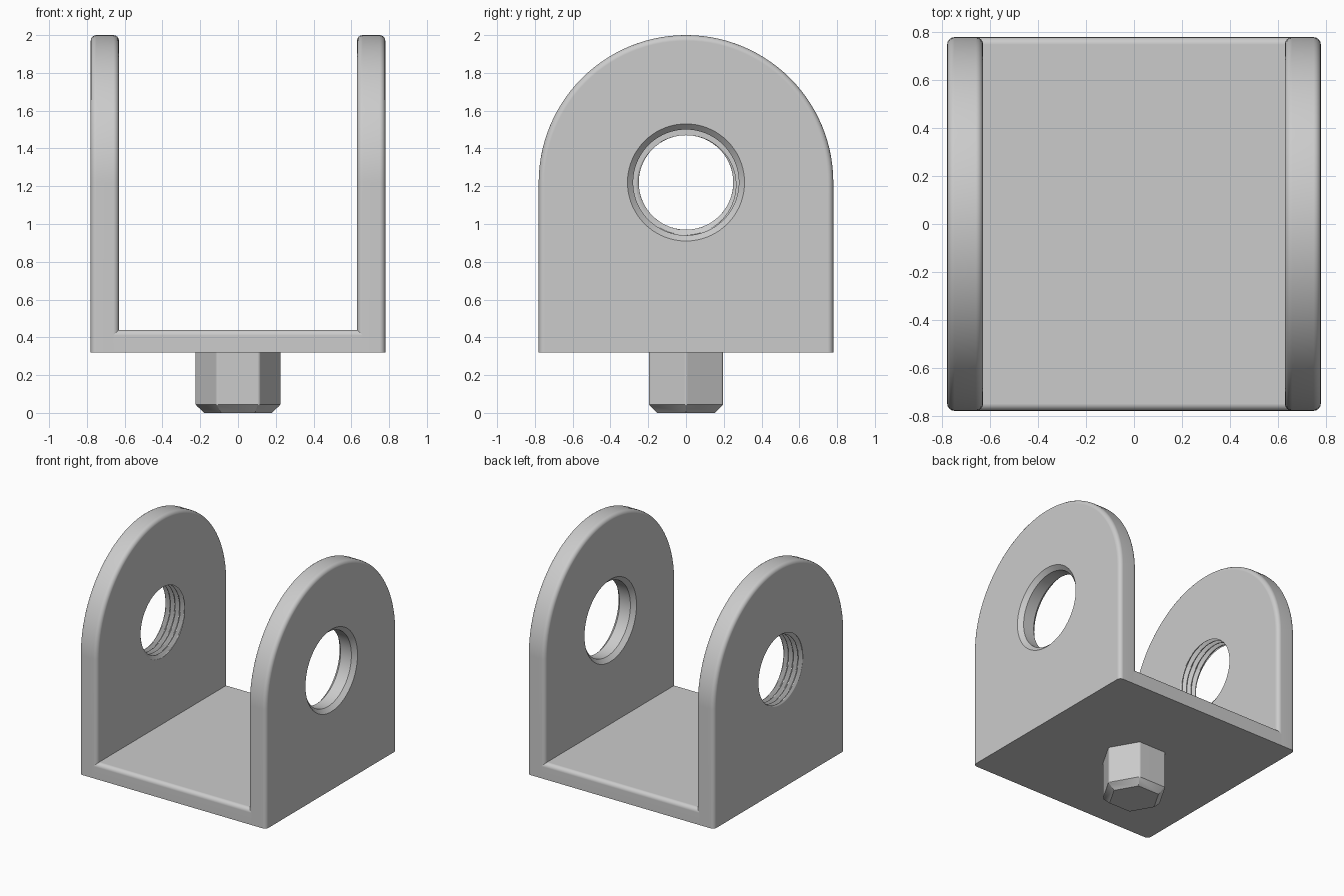
import bpy, bmesh, math
from mathutils import Matrix

if "Cube" in bpy.data.objects:
    bpy.data.objects.remove(bpy.data.objects["Cube"], do_unlink=True)

HALF, INNER = 0.78, 0.63        # outer half width, inner face of the arms
BASE_Z, FLOOR_Z = 0.32, 0.44    # underside and top of the floor plate
HOLE_Z = 1.22                   # centre of the holes and of the arm arc
ROUND = 0.03                    # edge rounding

grey = bpy.data.materials.new("plain grey")
grey.use_nodes = True
grey.diffuse_color = (0.6, 0.6, 0.6, 1)
grey.node_tree.nodes["Principled BSDF"].inputs["Base Color"].default_value = grey.diffuse_color


def make_object(name, bm):
    bmesh.ops.recalc_face_normals(bm, faces=bm.faces)
    mesh = bpy.data.meshes.new(name)
    bm.to_mesh(mesh)
    bm.free()
    mesh.materials.append(grey)
    obj = bpy.data.objects.new(name, mesh)
    bpy.context.collection.objects.link(obj)
    return obj


def activate(obj):
    bpy.ops.object.select_all(action='DESELECT')
    obj.select_set(True)
    bpy.context.view_layer.objects.active = obj


def finish(obj):
    activate(obj)
    bpy.ops.object.shade_smooth_by_angle(angle=math.radians(32))
    normals = obj.modifiers.new("even normals", 'WEIGHTED_NORMAL')
    normals.keep_sharp = True


def round_edges(bm, edges, size, segments):
    bmesh.ops.bevel(bm, geom=edges, offset=size, offset_type='OFFSET',
                    segments=segments, profile=0.5, affect='EDGES')


def hole_cutter(name, stations, radius, sides=72):
    """Closed tube along x whose radius depends on position and angle."""
    bm = bmesh.new()
    rings = []
    for x in stations:
        ring = []
        for i in range(sides):
            a = math.tau * i / sides
            r = radius(x, a)
            ring.append(bm.verts.new((x, r * math.cos(a), HOLE_Z + r * math.sin(a))))
        rings.append(ring)
    for low, high in zip(rings, rings[1:]):
        for i in range(sides):
            j = (i + 1) % sides
            bm.faces.new((low[i], low[j], high[j], high[i]))
    for ring, x in ((rings[0], stations[0]), (rings[-1], stations[-1])):
        centre = bm.verts.new((x, 0, HOLE_Z))
        for i in range(sides):
            bm.faces.new((ring[i], ring[(i + 1) % sides], centre))
    obj = make_object(name, bm)
    obj.hide_render = True
    return obj


def make_arm(name, x0, x1, cutter):
    # Round-topped plate
    bm = bmesh.new()
    outline = [(-HALF, BASE_Z), (HALF, BASE_Z)]
    steps = 56
    for i in range(steps + 1):
        a = math.pi * i / steps
        outline.append((HALF * math.cos(a), HOLE_Z + HALF * math.sin(a)))
    face = bm.faces.new([bm.verts.new((x0, y, z)) for y, z in outline])
    out = bmesh.ops.extrude_face_region(bm, geom=[face])
    moved = [v for v in out["geom"] if isinstance(v, bmesh.types.BMVert)]
    bmesh.ops.translate(bm, verts=moved, vec=(x1 - x0, 0, 0))
    # Rounded rim on both sides, sharp underside
    rim = [e for e in bm.edges
           if abs(e.verts[0].co.x - e.verts[1].co.x) < 1e-5
           and max(v.co.z for v in e.verts) > BASE_Z + 0.01]
    round_edges(bm, rim, ROUND, 4)
    arm = make_object(name, bm)
    # Hole
    cut = arm.modifiers.new("hole", 'BOOLEAN')
    cut.operation = 'DIFFERENCE'
    cut.solver = 'EXACT'
    cut.object = cutter
    activate(arm)
    bpy.ops.object.modifier_apply(modifier=cut.name)
    bpy.data.objects.remove(cutter, do_unlink=True)
    finish(arm)


# Plain bore with a chamfer at each face
def bore_radius(x, a):
    return 0.28 + max(0, abs(x - (HALF + INNER) / 2) - 0.045)


make_arm("plain_arm", INNER, HALF,
         hole_cutter("bore_cutter", [0.60, 0.66, 0.75, 0.81], bore_radius))

# Threaded bore
PITCH = 0.04


def thread_radius(x, a):
    wave = abs(2 * ((x / PITCH + a / math.tau) % 1) - 1)
    return 0.25 + 0.028 * min(1, max(0, 1.4 * wave - 0.2))


stations = [-0.802 + PITCH * i / 12 for i in range(60)]
make_arm("threaded_arm", -HALF, -INNER,
         hole_cutter("thread_cutter", stations, thread_radius))

# Floor plate with rounded front and back top edges
bm = bmesh.new()
bmesh.ops.create_cube(bm, size=1)
bmesh.ops.scale(bm, verts=bm.verts, vec=(2 * (INNER + ROUND), 2 * HALF, FLOOR_Z - BASE_Z))
bmesh.ops.translate(bm, verts=bm.verts, vec=(0, 0, (FLOOR_Z + BASE_Z) / 2))
edges = [e for e in bm.edges
         if all(v.co.z > FLOOR_Z - 0.01 for v in e.verts)
         and abs(e.verts[0].co.y - e.verts[1].co.y) < 1e-5]
round_edges(bm, edges, ROUND, 4)
finish(make_object("floor_plate", bm))

# Hexagonal stub with a chamfered tip and softened corners
bm = bmesh.new()
rings = []
for z, r in ((0, 0.178), (0.045, 0.227), (BASE_Z, 0.227)):
    rings.append([bm.verts.new((r * math.cos(i * math.tau / 6), r * math.sin(i * math.tau / 6), z))
                  for i in range(6)])
for low, high in zip(rings, rings[1:]):
    for i in range(6):
        j = (i + 1) % 6
        bm.faces.new((low[i], low[j], high[j], high[i]))
bm.faces.new(rings[0])
bm.faces.new(rings[2])
corners = [e for e in bm.edges if abs(e.verts[0].co.z - e.verts[1].co.z) > 0.1]
round_edges(bm, corners, 0.01, 3)
finish(make_object("hex_stub", bm))
